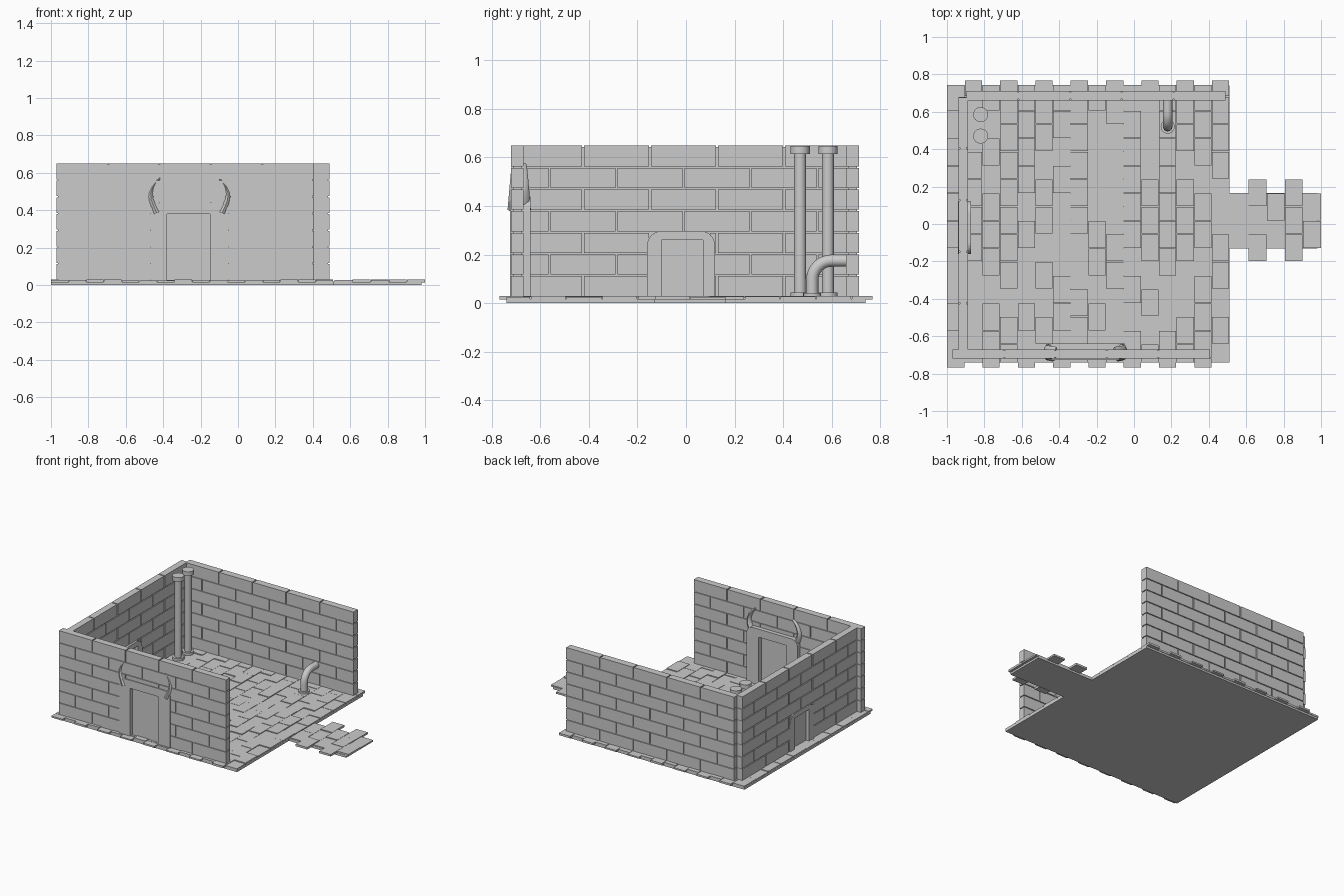
import bpy, bmesh, math, random
from mathutils import Vector

if "Cube" in bpy.data.objects:
    bpy.data.objects.remove(bpy.data.objects["Cube"])

random.seed(4)
FLOOR, TOP = 0.025, 0.65


def finish(bm, name, smooth=False):
    bmesh.ops.recalc_face_normals(bm, faces=bm.faces[:])
    me = bpy.data.meshes.new(name)
    bm.to_mesh(me)
    bm.free()
    ob = bpy.data.objects.new(name, me)
    bpy.context.collection.objects.link(ob)
    if smooth:
        bpy.ops.object.select_all(action='DESELECT')
        ob.select_set(True)
        bpy.context.view_layer.objects.active = ob
        bpy.ops.object.shade_smooth_by_angle(angle=math.radians(40))
    return ob


def box(bm, lo, hi):
    vs = bmesh.ops.create_cube(bm, size=1)['verts']
    for v in vs:
        v.co = Vector([l + (c + 0.5) * (h - l) for c, l, h in zip(v.co, lo, hi)])


def span(bm, along_y, u, v, z):
    """Box given by length range u, thickness range v and height range z."""
    x, y = (v, u) if along_y else (u, v)
    box(bm, (x[0], y[0], z[0]), (x[1], y[1], z[1]))


def wall(name, along_y, u0, u1, v0, v1, hole=None):
    """Seven brick courses in half bond around a recessed mortar core."""
    bm = bmesh.new()
    pitch, course, gap, inset = (u1 - u0) / 5, (TOP - FLOOR) / 7, 0.004, 0.007
    for r in range(7):
        z = FLOOR + r * course
        cuts = [u0 + pitch * (k - 0.5 * (r % 2)) for k in range(7)]
        for a, b in zip(cuts, cuts[1:]):
            a, b = max(a, u0), min(b, u1)
            parts = [(a, b)]
            if hole and z + course / 2 < hole[2]:
                parts = [(a, min(b, hole[0])), (max(a, hole[1]), b)]
            for p, q in parts:
                if q - p > 0.02:
                    ga = 0 if p == u0 else gap
                    gb = 0 if q == u1 else gap
                    span(bm, along_y, (p + ga, q - gb), (v0, v1),
                         (z + 0.003, z + course - (0 if r == 6 else 0.003)))
    core_v, c0, c1, zt = (v0 + inset, v1 - inset), u0 + inset, u1 - inset, TOP - inset
    if hole:
        span(bm, along_y, (c0, hole[0]), core_v, (0.01, zt))
        span(bm, along_y, (hole[1], c1), core_v, (0.01, zt))
        span(bm, along_y, (hole[0], hole[1]), core_v, (hole[2], zt))
    else:
        span(bm, along_y, (c0, c1), core_v, (0.01, zt))
    return finish(bm, name)


def door_frame(name, along_y, outer, inner, v0, v1, radius):
    """Rounded portal profile (left, right, top) extruded through the wall."""
    l, r, t = outer
    il, ir, it = inner
    pts = [(l, 0.02)]
    for cx, start in ((l + radius, 180), (r - radius, 90)):
        for i in range(7):
            a = math.radians(start - 15 * i)
            pts.append((cx + radius * math.cos(a), t - radius + radius * math.sin(a)))
    pts += [(r, 0.02), (ir, 0.02), (ir, it), (il, it), (il, 0.02)]
    bm = bmesh.new()
    f = bm.faces.new([bm.verts.new((v0, u, z) if along_y else (u, v0, z)) for u, z in pts])
    ext = bmesh.ops.extrude_face_region(bm, geom=[f])['geom']
    d = Vector((v1 - v0, 0, 0) if along_y else (0, v1 - v0, 0))
    bmesh.ops.translate(bm, vec=d, verts=[g for g in ext if isinstance(g, bmesh.types.BMVert)])
    return finish(bm, name)


def cyl(bm, x, y, z0, z1, r):
    ret = bmesh.ops.create_cone(bm, cap_ends=True, segments=24, radius1=r, radius2=r, depth=z1 - z0)
    bmesh.ops.translate(bm, vec=(x, y, (z0 + z1) / 2), verts=ret['verts'])


def sweep(bm, path, sides, ring):
    """Skin rings along a path; ring(i, angle) gives each point."""
    rows = [[bm.verts.new(ring(i, 2 * math.pi * k / sides)) for k in range(sides)]
            for i in range(len(path))]
    for a, b in zip(rows, rows[1:]):
        for k in range(sides):
            n = (k + 1) % sides
            bm.faces.new((a[k], a[n], b[n], b[k]))
    bm.faces.new(rows[0])
    bm.faces.new(rows[-1])


# Ground slab with the path tongue
bm = bmesh.new()
outline = [(-1, -0.74), (0.51, -0.74), (0.51, -0.13), (0.98, -0.13),
           (0.98, 0.165), (0.51, 0.165), (0.51, 0.74), (-1, 0.74)]
f = bm.faces.new([bm.verts.new((x, y, 0)) for x, y in outline])
ext = bmesh.ops.extrude_face_region(bm, geom=[f])['geom']
bmesh.ops.translate(bm, vec=(0, 0, 0.018), verts=[g for g in ext if isinstance(g, bmesh.types.BMVert)])
finish(bm, "ground_slab")

# Staggered paving tiles
bm = bmesh.new()
col, length = 1.51 / 16, 0.147
for k in range(21):
    x0 = -1 + k * col if k < 16 else 0.515 + (k - 16) * 0.097
    w = col if k < 16 else 0.097
    if k < 16:
        lo, hi = (-0.742, 0.77) if k % 2 else (-0.77, 0.745)
    else:
        lo, hi = (-0.2, 0.24) if k % 2 else (-0.13, 0.165)
    y = -0.2 - 5 * length if k % 2 else -0.13 - 5 * length
    while y < hi:
        a, b = max(y, lo), min(y + length, hi)
        if b - a > 0.015:
            box(bm, (x0 + 0.001, a + 0.002, 0.014), (x0 + w - 0.001, b - 0.002, random.uniform(0.024, 0.03)))
        y += length
finish(bm, "paving_tiles")

# Brick walls
wall("front_wall", False, -0.97, 0.405, -0.72, -0.67, (-0.42, -0.10, 0.385))
wall("left_wall", True, -0.70, 0.68, -0.938, -0.888, (-0.13, 0.095, 0.28))
wall("back_wall", False, -0.895, 0.488, 0.66, 0.712)

# Doors and portals
door_frame("front_door_frame", False, (-0.47, -0.05, 0.44), (-0.38, -0.15, 0.38), -0.726, -0.64, 0.05)
door_frame("side_door_frame", True, (-0.16, 0.12, 0.297), (-0.10, 0.07, 0.26), -0.942, -0.872, 0.06)
bm = bmesh.new()
box(bm, (-0.39, -0.70, 0.02), (-0.14, -0.672, 0.385))
finish(bm, "front_door")
bm = bmesh.new()
box(bm, (-0.918, -0.11, 0.02), (-0.898, 0.08, 0.265))
finish(bm, "side_door")

# Curved horns on the front portal corners
horn = [(-0.435, 0.385), (-0.45, 0.42), (-0.464, 0.455), (-0.467, 0.49),
        (-0.455, 0.525), (-0.437, 0.55), (-0.415, 0.572)]
for side, name in ((1, "horn_left"), (-1, "horn_right")):
    bm = bmesh.new()

    def ring(i, a):
        p, q = horn[max(i - 1, 0)], horn[min(i + 1, 6)]
        t = Vector((q[0] - p[0], q[1] - p[1])).normalized()
        rx, ry = 0.026 - 0.003 * i, 0.048 - 0.003 * i
        x = horn[i][0] + t.y * rx * math.cos(a)
        z = horn[i][1] - t.x * rx * math.cos(a)
        return (-0.26 + side * (x + 0.26), -0.687 + ry * math.sin(a), z)
    sweep(bm, horn, 12, ring)
    finish(bm, name, True)

# Upright pipes with flanges
for y, name in ((0.47, "pipe_near"), (0.585, "pipe_far")):
    bm = bmesh.new()
    cyl(bm, -0.82, y, 0.02, 0.62, 0.025)
    cyl(bm, -0.82, y, 0.615, 0.647, 0.04)
    cyl(bm, -0.82, y, 0.02, 0.044, 0.04)
    finish(bm, name, True)

# Elbow pipe running from the floor into the back wall
elbow = [(0.52, 0.02, 0)]
for i in range(9):
    a = math.radians(90 * i / 8)
    elbow.append((0.60 - 0.08 * math.cos(a), 0.095 + 0.08 * math.sin(a), a))
elbow.append((0.67, 0.175, math.pi / 2))
bm = bmesh.new()
sweep(bm, elbow, 20, lambda i, a: (
    0.18 + 0.025 * math.cos(a),
    elbow[i][0] - 0.025 * math.sin(a) * math.cos(elbow[i][2]),
    elbow[i][1] + 0.025 * math.sin(a) * math.sin(elbow[i][2])))
cyl(bm, 0.18, 0.52, 0.02, 0.042, 0.037)
finish(bm, "elbow_pipe", True)
